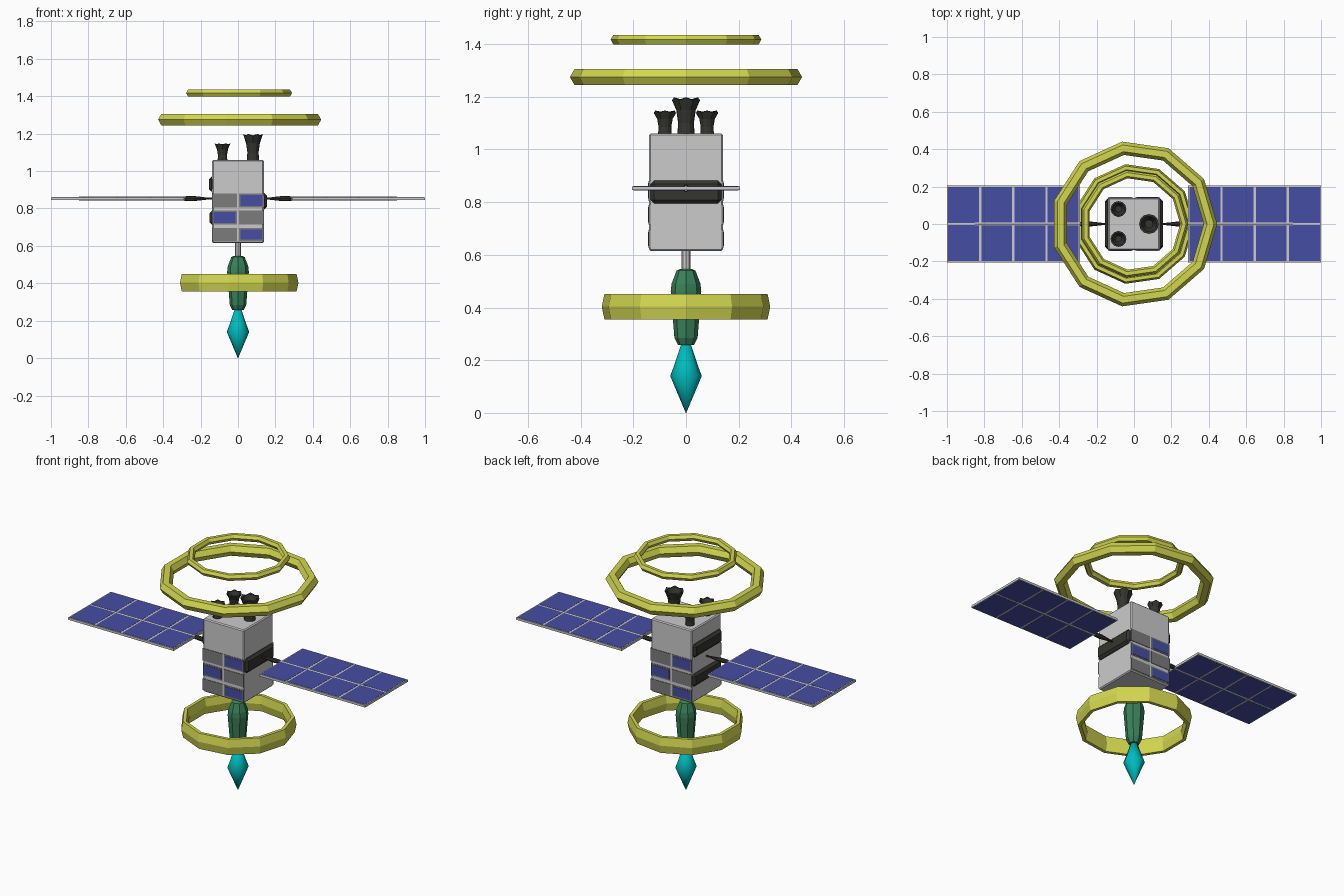
import bpy, bmesh, math

if "Cube" in bpy.data.objects:
    bpy.data.objects.remove(bpy.data.objects["Cube"])

def material(name, rgb):
    m = bpy.data.materials.new(name)
    m.diffuse_color = (*rgb, 1)
    m.use_nodes = True
    m.node_tree.nodes["Principled BSDF"].inputs["Base Color"].default_value = m.diffuse_color
    return m

YELLOW = material("yellow", (0.65, 0.68, 0.08))
BLUE = material("blue", (0.06, 0.075, 0.36))
CYAN = material("cyan", (0.0, 0.5, 0.52))
GREEN = material("green", (0.04, 0.22, 0.1))
DARK = material("dark_grey", (0.035, 0.035, 0.03))
MID = material("mid_grey", (0.2, 0.2, 0.2))

def finish(name, bm, mat=None, smooth=False):
    bmesh.ops.recalc_face_normals(bm, faces=bm.faces)
    for f in bm.faces:
        f.smooth = smooth
    me = bpy.data.meshes.new(name)
    bm.to_mesh(me)
    bm.free()
    ob = bpy.data.objects.new(name, me)
    bpy.context.collection.objects.link(ob)
    if mat:
        me.materials.append(mat)
    return ob

def boxes(name, items, mat=None, bevel=0):
    """One object from (min corner, max corner) boxes."""
    bm = bmesh.new()
    for lo, hi in items:
        vs = bmesh.ops.create_cube(bm, size=1)["verts"]
        for v in vs:
            v.co = [(a + b) / 2 + c * abs(b - a) for a, b, c in zip(lo, hi, v.co)]
    if bevel:
        bmesh.ops.bevel(bm, geom=bm.edges[:], offset=bevel, segments=1, affect='EDGES')
    return finish(name, bm, mat)

def lathe(name, profile, n, mat=None, loop=False, smooth=False, jag=0):
    """Spin (radius, z) points round z; loop closes the section, else ends are capped."""
    bm = bmesh.new()
    top = max(z for r, z in profile)
    rows = []
    for r, z in profile:
        rows.append([bm.verts.new((r * math.cos(math.tau * i / n), r * math.sin(math.tau * i / n),
                                   z - (jag if i % 2 and z == top else 0))) for i in range(n)])
    pairs = list(zip(rows, rows[1:])) + ([(rows[-1], rows[0])] if loop else [])
    for a, b in pairs:
        for i in range(n):
            j = (i + 1) % n
            bm.faces.new((a[i], a[j], b[j], b[i]))
    if not loop:
        bm.faces.new(rows[0])
        bm.faces.new(rows[-1])
    return finish(name, bm, mat, smooth)

# Floating eleven-sided rings with six-sided sections
for name, radius, z, w, h in (("small_top_ring", 0.268, 1.417, 0.021, 0.021),
                              ("large_top_ring", 0.409, 1.275, 0.036, 0.036),
                              ("lower_ring", 0.303, 0.403, 0.02, 0.055)):
    section = [(radius + w * math.cos(k * math.pi / 3), z + h * math.sin(k * math.pi / 3))
               for k in range(6)]
    lathe(name, section, 11, YELLOW, loop=True)

# Body
boxes("body", [((-0.138, -0.14, 0.615), (0.138, 0.14, 1.06))], bevel=0.006)

# Checkered plates on front and back
blue, grey = [], []
for s in (-1, 1):
    for row, (z0, z1) in enumerate(((0.625, 0.695), (0.715, 0.79), (0.805, 0.88))):
        for col in (-1, 1):
            x = -s * col
            plate = lambda m, t: ((min(x * 0.005, x * 0.138) + m, s * 0.135, z0 + m),
                                  (max(x * 0.005, x * 0.138) - m, s * t, z1 - m))
            if (col == 1) == (row != 1):
                grey.append(plate(0, 0.142))
                blue.append(plate(0.008, 0.144))
            else:
                grey.append(plate(0, 0.143))
boxes("body_plates", grey, MID)
boxes("body_blue_cells", blue, BLUE)

# Dark chamfered bands on the sides
boxes("side_bands", [((0.115, -0.135, 0.795), (0.156, 0.135, 0.882)),
                     ((-0.156, -0.135, 0.89), (-0.115, 0.135, 0.97)),
                     ((-0.152, -0.135, 0.712), (-0.115, 0.135, 0.79))], DARK, bevel=0.014)

# Thruster nozzles on top
for name, x, y, k, h in (("large_nozzle", 0.08, 0, 1, 0.14),
                         ("small_nozzle_front", -0.083, -0.08, 0.8, 0.09),
                         ("small_nozzle_back", -0.083, 0.08, 0.8, 0.09)):
    ob = lathe(name, [(0.033 * k, -0.005), (0.03 * k, h * 0.3), (0.037 * k, h * 0.65),
                      (0.053 * k, h), (0.042 * k, h * 0.95), (0.022 * k, h * 0.6)],
               12, DARK, jag=0.012 * k)
    ob.location = (x, y, 1.058)

# Solar wings and their arms
for s, side in ((-1, "left"), (1, "right")):
    boxes(f"{side}_wing_frame", [((s * 0.29, -0.205, 0.846), (s * 1.0, 0.205, 0.86))])
    cells = []
    for i in range(4):
        x0 = 0.29 + i * 0.1775
        for t in (-1, 1):
            cells.append(((s * (x0 + 0.006), t * 0.006, 0.845), (s * (x0 + 0.1715), t * 0.199, 0.861)))
    boxes(f"{side}_wing_cells", cells, BLUE)
    rod = lathe(f"{side}_wing_spar", [(0.011, 0.27), (0.011, 0.85)], 8)
    arm = lathe(f"{side}_wing_arm", [(0.005, 0.13), (0.005, 0.16), (0.014, 0.24), (0.012, 0.285)], 8, DARK)
    for ob in (rod, arm):
        ob.rotation_euler = (0, s * math.pi / 2, 0)
        ob.location.z = 0.853

# Neck, green pod and cyan spike below
lathe("neck", [(0.017, 0.52), (0.017, 0.62)], 8)
lathe("pod", [(0.03, 0.257), (0.044, 0.285), (0.058, 0.46), (0.055, 0.49), (0.036, 0.54), (0.02, 0.547)],
      8, GREEN)
lathe("spike", [(0.001, 0.0), (0.06, 0.14), (0.045, 0.18), (0.018, 0.262)], 8, CYAN, smooth=True)
